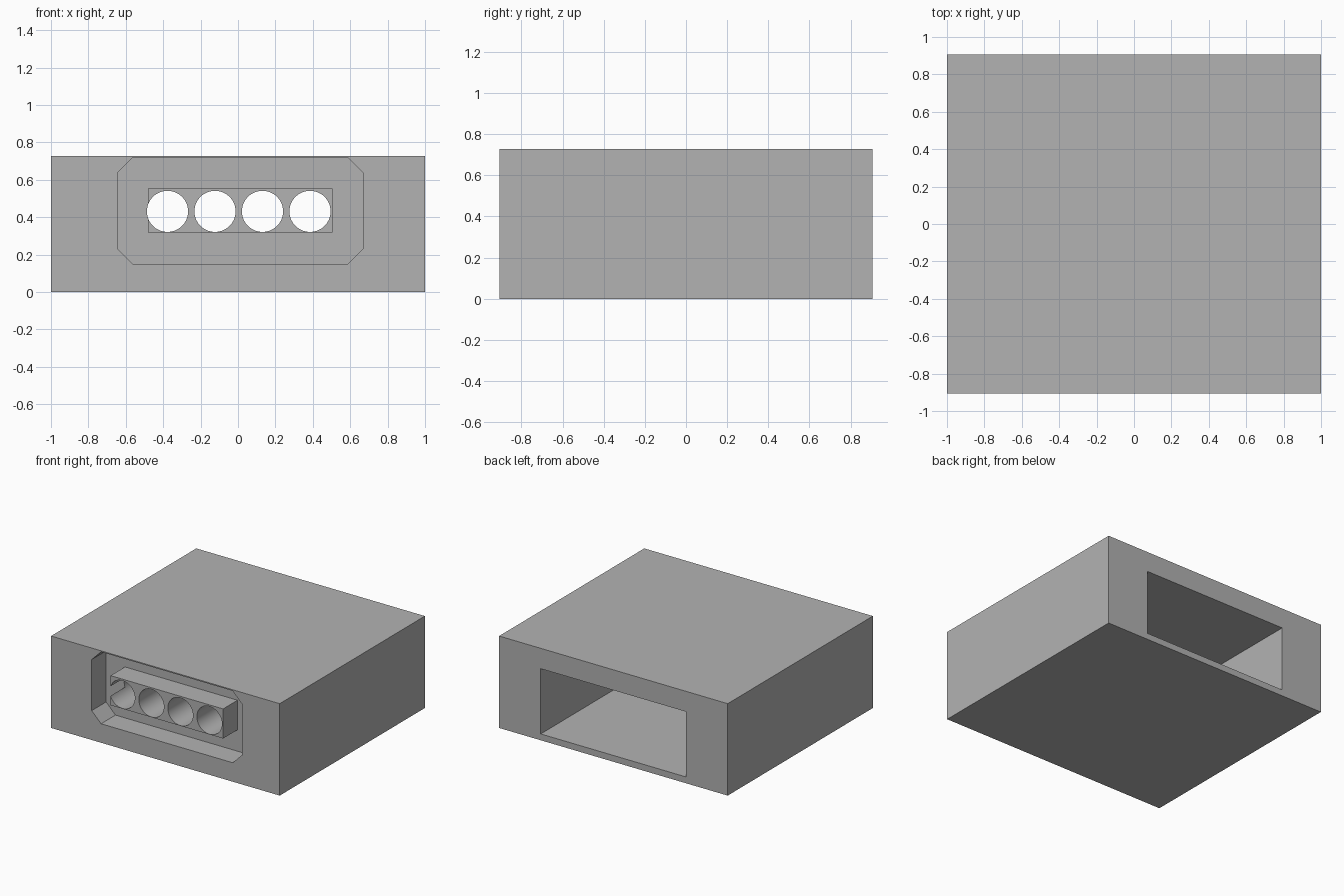
import bpy, bmesh, math

cube = bpy.data.objects.get("Cube")
if cube:
    bpy.data.objects.remove(cube, do_unlink=True)

grey = bpy.data.materials.new("plain_grey")
grey.use_nodes = True
colour = (0.448, 0.448, 0.448, 1)
grey.diffuse_color = colour
grey.node_tree.nodes["Principled BSDF"].inputs["Base Color"].default_value = colour


def prism(name, outline, y0, y1):
    """Extrude an (x, z) outline along y."""
    bm = bmesh.new()
    face = bm.faces.new([bm.verts.new((x, y0, z)) for x, z in outline])
    made = bmesh.ops.extrude_face_region(bm, geom=[face])["geom"]
    bmesh.ops.translate(bm, vec=(0, y1 - y0, 0),
                        verts=[v for v in made if isinstance(v, bmesh.types.BMVert)])
    bmesh.ops.recalc_face_normals(bm, faces=bm.faces)
    mesh = bpy.data.meshes.new(name)
    bm.to_mesh(mesh)
    bm.free()
    mesh.materials.append(grey)
    obj = bpy.data.objects.new(name, mesh)
    bpy.context.collection.objects.link(obj)
    return obj


def rectangle(x0, x1, z0, z1, c=0):
    """Rectangle outline, with corners chamfered by c."""
    if not c:
        return [(x0, z0), (x1, z0), (x1, z1), (x0, z1)]
    return [(x0 + c, z0), (x1 - c, z0), (x1, z0 + c), (x1, z1 - c),
            (x1 - c, z1), (x0 + c, z1), (x0, z1 - c), (x0, z0 + c)]


def circle(x, z, r, n=64):
    return [(x + r * math.cos(2 * math.pi * i / n), z + r * math.sin(2 * math.pi * i / n))
            for i in range(n)]


def cut(target, cutter):
    """Subtract the cutter, apply the result and delete the cutter."""
    mod = target.modifiers.new("cut", "BOOLEAN")
    mod.operation, mod.solver, mod.object = "DIFFERENCE", "EXACT", cutter
    bpy.context.view_layer.update()
    result = target.evaluated_get(bpy.context.evaluated_depsgraph_get())
    mesh = bpy.data.meshes.new_from_object(result)
    target.modifiers.clear()
    target.data = mesh
    bpy.data.objects.remove(cutter, do_unlink=True)


FRONT, BACK = -0.907, 0.907

# Housing block
housing = prism("connector_housing", rectangle(-1, 1, 0, 0.727), FRONT, BACK)

# Chamfered front recess, leaving the socket block standing in its middle
recess = prism("recess_cutter", rectangle(-0.645, 0.67, 0.15, 0.718, 0.082),
               FRONT - 0.2, FRONT + 0.18)
cut(recess, prism("socket_keep", rectangle(-0.48, 0.505, 0.319, 0.553),
                  FRONT - 0.3, FRONT + 0.3))
cut(housing, recess)

# Deep rear pocket
cut(housing, prism("pocket_cutter", rectangle(-0.636, 0.636, 0.05, 0.566),
                   BACK - 1.27, BACK + 0.2))

# Row of round sockets through to the pocket
for i in range(4):
    cut(housing, prism("socket_cutter", circle(-0.377 + 0.254 * i, 0.431, 0.11),
                       FRONT - 0.2, BACK - 1.1))

# Smooth bores, sharp edges
bpy.ops.object.select_all(action="DESELECT")
housing.select_set(True)
bpy.context.view_layer.objects.active = housing
bpy.ops.object.shade_smooth_by_angle(angle=math.radians(30))
